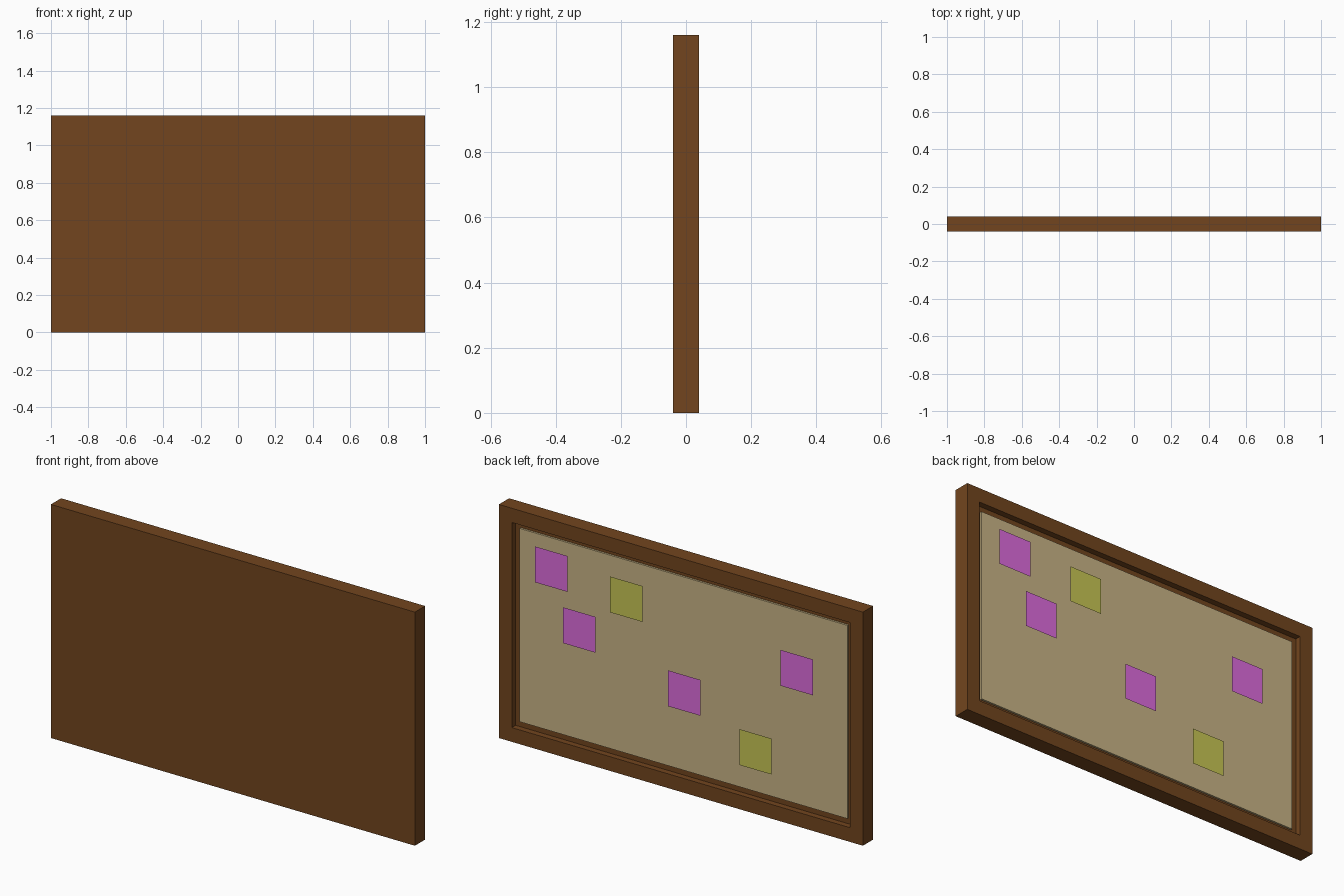
import bpy
import bmesh
from mathutils import Vector

if "Cube" in bpy.data.objects:
    bpy.data.objects.remove(bpy.data.objects["Cube"])

W, H, D = 2.0, 1.16, 0.08      # board size
BORDER = 0.1                   # frame width
CORK_Y = 0.02                  # visible cork surface
NOTE_Y = 0.032                 # pinned notes, just in front of the cork
NOTE = 0.178                   # note side length


def material(name, rgb):
    m = bpy.data.materials.new(name)
    m.diffuse_color = (*rgb, 1)
    m.use_nodes = True
    m.node_tree.nodes["Principled BSDF"].inputs["Base Color"].default_value = m.diffuse_color
    return m


def add_object(name, bm, mat):
    mesh = bpy.data.meshes.new(name)
    bm.to_mesh(mesh)
    bm.free()
    mesh.materials.append(mat)
    obj = bpy.data.objects.new(name, mesh)
    bpy.context.collection.objects.link(obj)
    return obj


def box(size, center):
    bm = bmesh.new()
    bmesh.ops.create_cube(bm, size=1)
    bmesh.ops.scale(bm, vec=size, verts=bm.verts)
    bmesh.ops.translate(bm, vec=center, verts=bm.verts)
    return bm


wood = material("wood", (0.168, 0.060, 0.013))
cork = material("cork", (0.578, 0.456, 0.235))
purple = material("purple_paper", (0.716, 0.150, 0.716))
yellow = material("yellow_paper", (0.571, 0.558, 0.089))

# Wooden frame: a slab with a recess sunk into its +y face
bm = box((W, D, H), (0, 0, H / 2))
face = max(bm.faces, key=lambda f: f.calc_center_median().y)
bmesh.ops.inset_region(bm, faces=[face], thickness=BORDER)
inner = bmesh.ops.extrude_discrete_faces(bm, faces=[face])["faces"][0]
for v in inner.verts:
    v.co.y = CORK_Y - 0.01
add_object("frame", bm, wood)

# Cork panel filling the bottom of the recess
add_object("cork_panel",
           box((W - 2 * BORDER, 0.01, H - 2 * BORDER), (0, CORK_Y - 0.005, H / 2)),
           cork)

# Paper notes: +x edge, top edge, paper
notes = [
    (0.806, 1.000, purple),
    (0.395, 0.961, yellow),
    (0.654, 0.739, purple),
    (0.077, 0.580, purple),
    (-0.541, 0.847, purple),
    (-0.315, 0.393, yellow),
]
for i, (x, z, paper) in enumerate(notes, 1):
    bm = bmesh.new()
    corners = [(x, z), (x - NOTE, z), (x - NOTE, z - NOTE), (x, z - NOTE)]
    f = bm.faces.new([bm.verts.new((cx, NOTE_Y, cz)) for cx, cz in corners])
    f.normal_update()
    if f.normal.dot(Vector((0, 1, 0))) < 0:
        f.normal_flip()
    add_object(f"paper_note_{i}", bm, paper)
